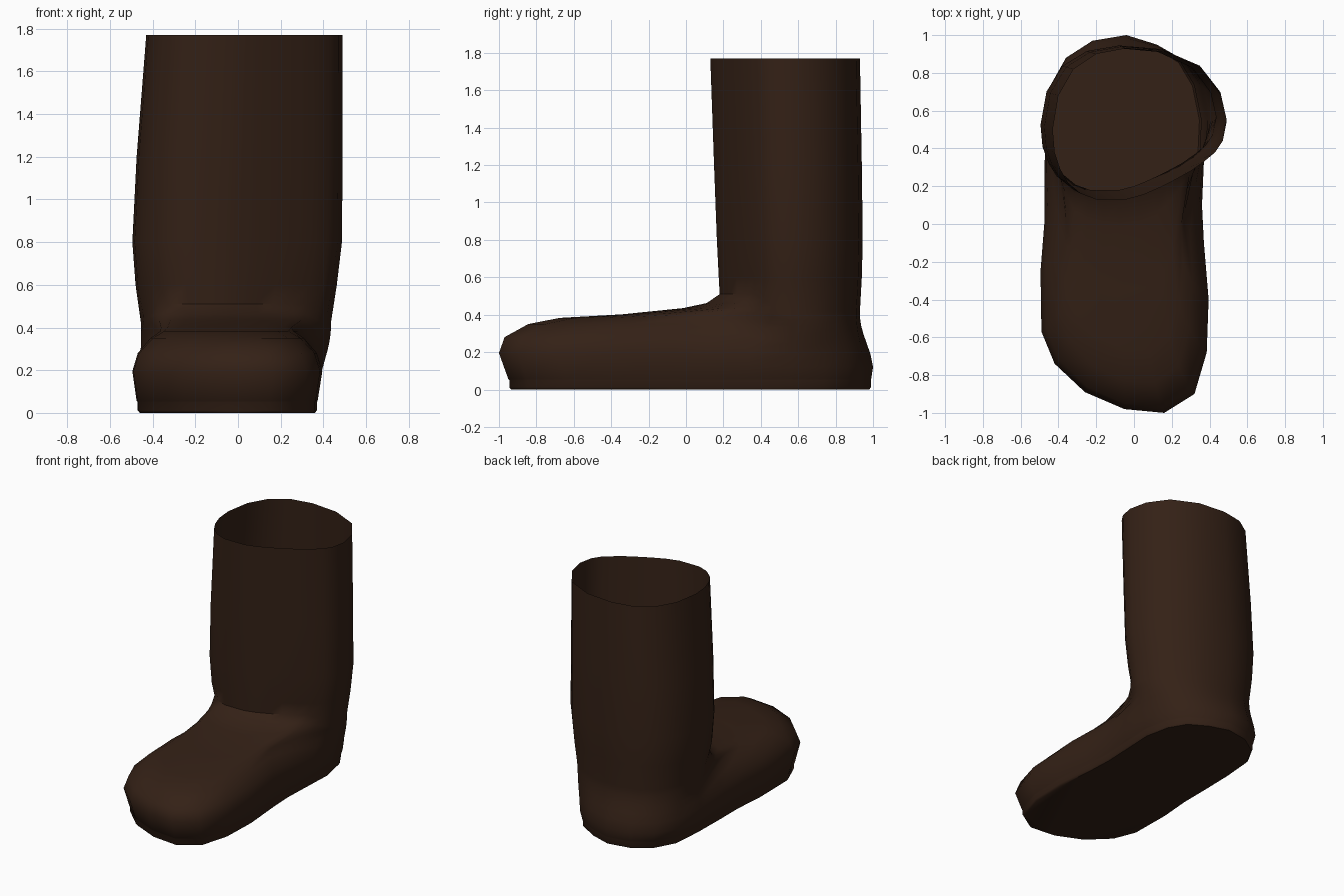
import bpy, bmesh
from math import radians

if "Cube" in bpy.data.objects:
    bpy.data.objects.remove(bpy.data.objects["Cube"])

# Foot outline and shaft rim outline, matched point for point (from the heel round the toe)
FOOT = [(-.04, 1), (-.22, .97), (-.36, .88), (-.45, .72), (-.47, .48), (-.475, .2),
        (-.475, 0), (-.495, -.25), (-.49, -.57), (-.42, -.74), (-.26, -.89), (-.05, -.98),
        (.16, -1), (.32, -.9), (.385, -.68), (.395, -.4), (.37, -.1), (.36, .1),
        (.37, .33), (.38, .55), (.34, .74), (.26, .87), (.12, .95)]
RIM = [(-.04, .93), (-.2, .9), (-.32, .82), (-.4, .68), (-.43, .5), (-.42, .38),
       (-.39, .29), (-.35, .22), (-.28, .16), (-.2, .13), (-.12, .13), (-.04, .13),
       (.05, .155), (.13, .19), (.21, .23), (.3, .28), (.37, .33), (.43, .38),
       (.47, .44), (.49, .54), (.46, .68), (.36, .82), (.17, .91)]


def lerp(a, b, t):
    return a + (b - a) * t


def fit(outline, x0, x1, y0, y1):
    """Stretch an outline to the given bounds."""
    xs, ys = zip(*outline)
    return [(lerp(x0, x1, (x - min(xs)) / (max(xs) - min(xs))),
             lerp(y0, y1, (y - min(ys)) / (max(ys) - min(ys)))) for x, y in outline]


def flat_ring(outline, z, *bounds):
    return [(x, y, z) for x, y in fit(outline, *bounds)]


ANKLE = fit(RIM, -.455, .435, .18, .93)


def vamp_ring(s_front, s_back, z_front, z_back, inset):
    """Ring between foot outline and ankle; front and heel move at their own rate."""
    ring = []
    for (fx, fy), (ax, ay) in zip(FOOT, ANKLE):
        w = min(1, max(0, (.5 - fy) / .6))
        s = lerp(s_back, s_front, w)
        x, y = lerp(fx, ax, s), lerp(fy, ay, s)
        x = lerp(x, -.045, inset * w)
        ring.append((x, y, lerp(z_back, z_front, w)))
    return ring


# Sole
rings = [flat_ring(FOOT, 0, -.46, .36, -.935, .98),
         flat_ring(FOOT, .012, -.47, .37, -.945, .988),
         flat_ring(FOOT, .05, -.47, .37, -.945, .988),
         flat_ring(FOOT, .056, -.475, .373, -.95, .99)]
# Foot and instep
rings += [vamp_ring(*r) for r in [
    (0, 0, .195, .12, 0), (.025, .2, .28, .19, .05), (.13, .5, .35, .25, .16),
    (.27, .75, .383, .3, .24), (.55, .9, .402, .34, .18), (.83, .97, .435, .37, .08),
    (.94, 1, .462, .39, .02), (1, 1, .51, .42, 0)]]
# Shaft, open at the top
rings += [flat_ring(RIM, *r) for r in [
    (.6, -.48, .463, .175, .94), (.8, -.495, .487, .165, .945),
    (1.2, -.475, .49, .15, .94), (1.77, -.43, .49, .13, .93)]]

bm = bmesh.new()
loops = [[bm.verts.new(p) for p in ring] for ring in rings]
n = len(FOOT)
for a, b in zip(loops, loops[1:]):
    for i in range(n):
        j = (i + 1) % n
        bm.faces.new((a[i], a[j], b[j], b[i]))
bm.faces.new(loops[0][::-1])
bmesh.ops.recalc_face_normals(bm, faces=bm.faces)
mesh = bpy.data.meshes.new("boot")
bm.to_mesh(mesh)
bm.free()

boot = bpy.data.objects.new("boot", mesh)
bpy.context.collection.objects.link(boot)
leather = bpy.data.materials.new("dark_leather")
leather.diffuse_color = (.034, .015, .008, 1)
leather.use_nodes = True
leather.node_tree.nodes["Principled BSDF"].inputs["Base Color"].default_value = leather.diffuse_color
mesh.materials.append(leather)

bpy.context.view_layer.objects.active = boot
boot.select_set(True)
bpy.ops.object.shade_smooth_by_angle(angle=radians(50))
